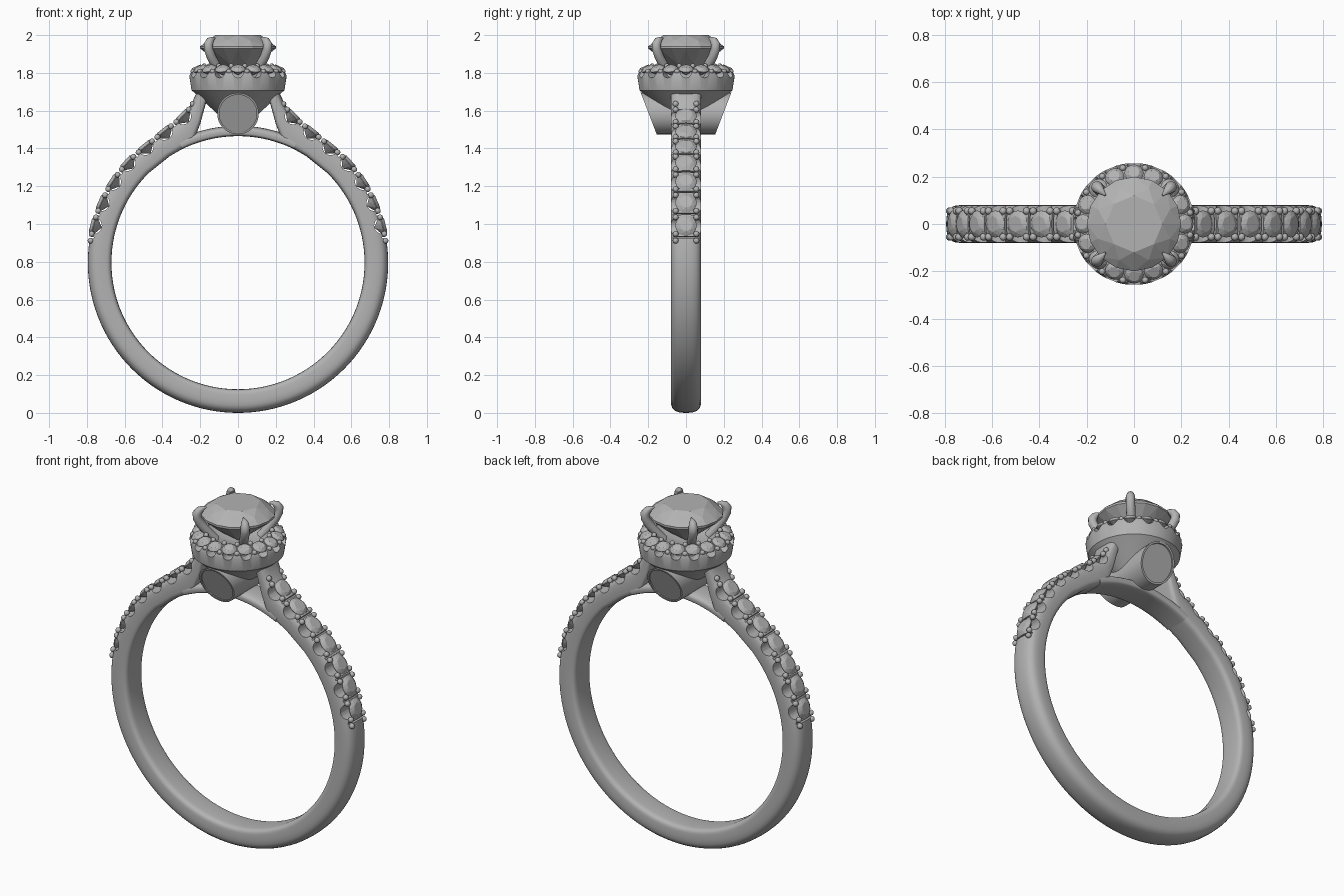
import bpy, bmesh, math
from mathutils import Vector, Matrix

if "Cube" in bpy.data.objects:
    bpy.data.objects.remove(bpy.data.objects["Cube"])

CZ, R_IN, R_OUT, HALF_W = 0.795, 0.67, 0.795, 0.08
metal = bpy.data.materials.new("grey metal")
metal.diffuse_color = (0.45, 0.45, 0.45, 1)
metal.use_nodes = True
metal.node_tree.nodes["Principled BSDF"].inputs["Base Color"].default_value = metal.diffuse_color


def finish(name, bm, smooth=True, angle=35):
    bmesh.ops.recalc_face_normals(bm, faces=bm.faces)
    me = bpy.data.meshes.new(name)
    bm.to_mesh(me)
    bm.free()
    me.materials.append(metal)
    ob = bpy.data.objects.new(name, me)
    bpy.context.collection.objects.link(ob)
    if smooth:
        smooth_by_angle(ob, angle)
    return ob


def activate(ob):
    bpy.ops.object.select_all(action='DESELECT')
    ob.select_set(True)
    bpy.context.view_layer.objects.active = ob


def smooth_by_angle(ob, angle=35):
    activate(ob)
    bpy.ops.object.shade_smooth_by_angle(angle=math.radians(angle))


def carve(ob, cutter_bm):
    cutter = finish("cutter", cutter_bm, False)
    cutter.hide_render = True
    mod = ob.modifiers.new("carve", 'BOOLEAN')
    mod.operation, mod.solver, mod.object = 'DIFFERENCE', 'EXACT', cutter
    activate(ob)
    bpy.ops.object.modifier_apply(modifier=mod.name)
    bpy.data.objects.remove(cutter)
    smooth_by_angle(ob)


def loft(bm, rings, closed=False):
    """Skin rings of points; cap the ends unless closed."""
    vs = [[bm.verts.new(p) for p in r] for r in rings]
    n = len(vs[0])
    pairs = list(zip(vs, vs[1:])) + ([(vs[-1], vs[0])] if closed else [])
    for a, b in pairs:
        for k in range(n):
            bm.faces.new((a[k], a[(k + 1) % n], b[(k + 1) % n], b[k]))
    if not closed:
        bm.faces.new(vs[0])
        bm.faces.new(vs[-1])


def band_ring(inner, outer, half_w, n=28):
    """Band section: soft crown outside, flatter inside."""
    pts = []
    for k in range(n):
        a = 2 * math.pi * k / n
        c, s = math.cos(a), math.sin(a)
        e = 2 / 2.7 if c > 0 else 2 / 5
        u = 0.5 + 0.5 * math.copysign(abs(c) ** e, c)
        p = inner.lerp(outer, u)
        pts.append((p.x, half_w * math.copysign(abs(s) ** e, s), p.y))
    return pts


def polar(r, deg):
    a = math.radians(deg)
    return Vector((r * math.cos(a), CZ + r * math.sin(a)))


# shank: round hoop whose ends rise to the head as shoulders
half = [(polar(R_IN, d), polar(R_OUT, d)) for d in range(-90, 46, 3)]
half += [(Vector(i), Vector(o)) for i, o in (
    ((0.36, 1.36), (0.455, 1.445)), ((0.29, 1.40), (0.37, 1.512)),
    ((0.235, 1.435), (0.298, 1.572)), ((0.20, 1.53), (0.25, 1.63)),
    ((0.167, 1.65), (0.224, 1.685)), ((0.157, 1.70), (0.218, 1.715)))]
flip = lambda v: Vector((-v.x, v.y))
stations = [(flip(i), flip(o)) for i, o in reversed(half[1:])] + half
bm = bmesh.new()
loft(bm, [band_ring(i, o, HALF_W) for i, o in stations])
shank = finish("shank", bm)

# bridge: thin arc closing the finger hole under the head
bm = bmesh.new()
loft(bm, [band_ring(polar(R_IN, d), polar(0.725, d), HALF_W)
          for d in range(64, 117, 2)])
finish("bridge", bm)

# shoulder stone positions, spaced along the outer edge
track = [o for i, o in half[30:]]


def along(s):
    for a, b in zip(track, track[1:]):
        d = (b - a).length
        if s <= d:
            return a.lerp(b, s / d)
        s -= d
    return track[-1]


def frame(s, side):
    """Matrix with z out of the band, y across it."""
    p, t = along(s), (along(s + 0.04) - along(s - 0.04)).normalized()
    out = Vector((t.y * side, 0, -t.x))
    yv = Vector((0, 1, 0))
    m = Matrix((yv.cross(out), yv, out)).transposed().to_4x4()
    m.translation = (p.x * side, 0, p.y)
    return m


START, STEP, COUNT = 0.20, 0.128, 7
seats = [frame(START + STEP * k, s) for s in (1, -1) for k in range(COUNT)]
gaps = [frame(START + STEP * (k - 0.5), s)
        for s in (1, -1) for k in range(COUNT + 1)]

# scalloped seats and narrow slits cut across the shoulders
bm = bmesh.new()
for m in seats:
    bmesh.ops.create_cone(
        bm, cap_ends=True, segments=24, radius1=0.043, radius2=0.043, depth=0.3,
        matrix=m @ Matrix.Translation((0, 0, -0.006)) @ Matrix.Rotation(math.pi / 2, 4, 'X'))
for m in gaps[:COUNT] + gaps[COUNT + 1:-1]:
    bmesh.ops.create_cube(bm, size=1, matrix=m @ Matrix.Diagonal((0.01, 0.3, 0.04, 1)))
carve(shank, bm)


def gem_mesh(name, radius, crown, depth, table=0.6):
    """Faceted round brilliant with its girdle at z = 0."""
    bm = bmesh.new()
    for n, r, z, shift in ((8, table, crown, 0), (8, 0.82, crown * 0.58, 0.5),
                           (16, 1, 0.03 * radius, 0), (16, 1, -0.03 * radius, 0),
                           (8, 0.5, -depth * 0.57, 0.5)):
        for k in range(n):
            a = 2 * math.pi * (k + shift) / n
            bm.verts.new((radius * r * math.cos(a), radius * r * math.sin(a), z))
    bm.verts.new((0, 0, -depth))
    bmesh.ops.convex_hull(bm, input=bm.verts[:])
    ob = finish(name, bm, False)
    me = ob.data
    bpy.data.objects.remove(ob)
    return me


def place(name, me, m):
    ob = bpy.data.objects.new(name, me)
    ob.matrix_world = m
    bpy.context.collection.objects.link(ob)


# shoulder stones and the beads holding them
small = gem_mesh("shoulder_stone", 0.057, 0.017, 0.045)
for m in seats:
    place("shoulder_stone", small, m @ Matrix.Translation((0, 0, -0.005)))
bm = bmesh.new()
for m in gaps:
    for x in (-0.018, 0.018):
        for y in (-0.055, 0.055):
            bmesh.ops.create_icosphere(
                bm, subdivisions=2, radius=0.016,
                matrix=m @ Matrix.Translation((x, y, -0.006)))
finish("shoulder_beads", bm, angle=60)

# halo: turned cup with a conical underside
profile = [(0.09, 1.565), (0.225, 1.69), (0.246, 1.708), (0.258, 1.785),
           (0.25, 1.803), (0.20, 1.828), (0.175, 1.83), (0.12, 1.79), (0.03, 1.775)]
N = 96
bm = bmesh.new()
loft(bm, [[(r * math.cos(2 * math.pi * k / N), r * math.sin(2 * math.pi * k / N), z)
           for k in range(N)] for r, z in profile])
halo = finish("halo", bm)

HALO_N = 16
turn = lambda k: Matrix.Rotation(2 * math.pi * k / HALO_N, 4, 'Z')
bm = bmesh.new()
for k in range(HALO_N):
    bmesh.ops.create_cone(
        bm, cap_ends=True, segments=20, radius1=0.029, radius2=0.029, depth=0.1,
        matrix=turn(k) @ Matrix.Translation((0.25, 0, 1.803)) @ Matrix.Rotation(math.pi / 2, 4, 'Y'))
carve(halo, bm)

# halo stones and beads
halo_gem = gem_mesh("halo_stone", 0.04, 0.016, 0.035)
bm = bmesh.new()
for k in range(HALO_N):
    tilt = Matrix.Rotation(math.radians(24), 4, 'Y')
    place("halo_stone", halo_gem, turn(k) @ Matrix.Translation((0.215, 0, 1.82)) @ tilt)
    for r, z in ((0.242, 1.808), (0.182, 1.836)):
        bmesh.ops.create_icosphere(
            bm, subdivisions=2, radius=0.014,
            matrix=turn(k + 0.5) @ Matrix.Translation((r, 0, z)))
finish("halo_beads", bm, angle=60)

# side peg: cross tube with sloped, slightly recessed ends
PZ, PR = 1.585, 0.11


def peg_ring(side, scale, sink):
    pts = []
    for k in range(48):
        a = 2 * math.pi * k / 48
        z = PZ + PR * scale * math.sin(a)
        pts.append((PR * scale * math.cos(a),
                    side * (0.155 + 0.385 * (z - 1.475) - sink), z))
    return pts


bm = bmesh.new()
loft(bm, [peg_ring(s, c, d) for s, c, d in (
    (-1, 0.9, 0.008), (-1, 0.9, 0), (-1, 1, 0), (1, 1, 0), (1, 0.9, 0), (1, 0.9, 0.008))])
finish("side_peg", bm)

# centre stone
place("centre_stone", gem_mesh("centre_stone", 0.2, 0.065, 0.16, 0.6),
      Matrix.Translation((0, 0, 1.935)))

# four claws curling over the centre stone
path = [(0.12, 1.79, 0.024), (0.165, 1.84, 0.025), (0.20, 1.885, 0.025),
        (0.22, 1.925, 0.025), (0.222, 1.95, 0.025), (0.208, 1.97, 0.021),
        (0.188, 1.98, 0.012), (0.17, 1.984, 0.003)]
bm = bmesh.new()
for q in range(4):
    rot = Matrix.Rotation(math.radians(45 + 90 * q), 3, 'Z')
    rings = []
    for i, (r, z, w) in enumerate(path):
        a, b = path[max(i - 1, 0)], path[min(i + 1, len(path) - 1)]
        t = Vector((b[0] - a[0], 0, b[1] - a[1])).normalized()
        nrm = Vector((t.z, 0, -t.x))
        rings.append([rot @ (Vector((r, 0, z)) + nrm * w * math.cos(k * math.pi / 6)
                             + Vector((0, w * math.sin(k * math.pi / 6), 0)))
                      for k in range(12)])
    loft(bm, rings)
finish("claws", bm, angle=50)
